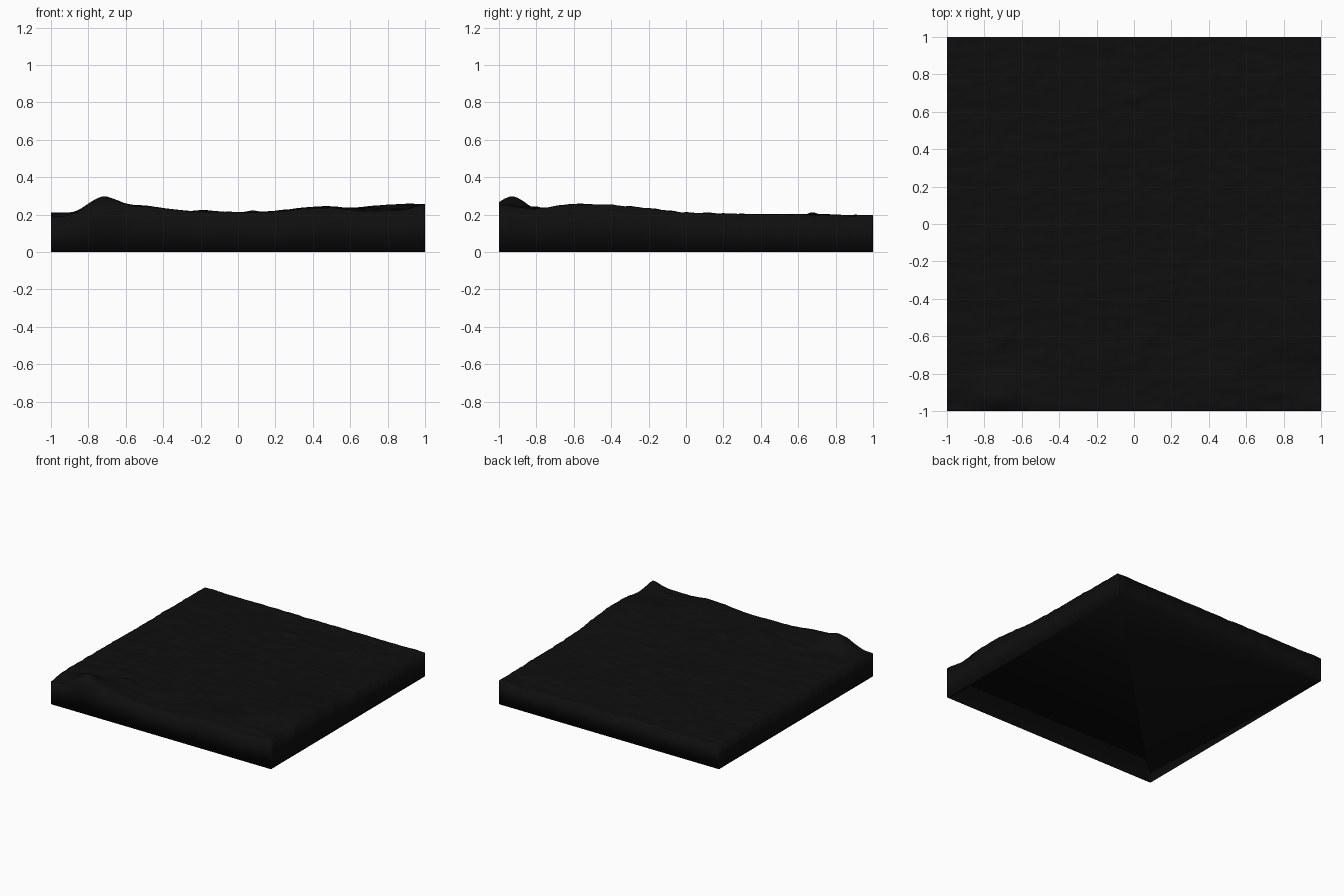
import bpy
import bmesh
from math import exp
from mathutils import Vector, noise

cube = bpy.data.objects.get("Cube")
if cube:
    bpy.data.objects.remove(cube, do_unlink=True)

CELLS = 180

# Broad swells of the ground: x, y, height, x width, y width
SWELLS = [
    (-0.72, -0.93, 0.075, 0.11, 0.10),
    (-0.52, -0.95, 0.035, 0.18, 0.16),
    (0.95, -0.48, 0.048, 0.45, 0.36),
    (1.0, -1.0, 0.035, 0.10, 0.12),
    (0.42, -0.88, 0.028, 0.22, 0.20),
    (-0.18, -0.75, 0.015, 0.08, 0.08),
    (-1.0, -1.0, -0.025, 0.15, 0.12),
]
# Small sharp lumps
LUMPS = [(-0.52, -0.72), (-0.70, -0.62), (0.08, -0.60), (0.40, -0.08), (0.0, 0.68), (0.78, -0.90)]


def bump(x, y, cx, cy, height, wx, wy):
    return height * exp(-((x - cx) / wx) ** 2 - ((y - cy) / wy) ** 2)


def ground(x, y):
    z = 0.203 - 0.009 * y
    z += sum(bump(x, y, *s) for s in SWELLS)
    z += sum(bump(x, y, cx, cy, 0.011, 0.045, 0.035) for cx, cy in LUMPS)
    # Ripples drawn out along x
    z += 0.007 * noise.noise(Vector((x * 2.5, y * 4, 3)))
    z += 0.005 * noise.noise(Vector((x * 7, y * 14, 8)))
    z += 0.003 * noise.noise(Vector((x * 16, y * 28, 5)))
    return min(z, 0.30)


# Rough top surface
bm = bmesh.new()
bmesh.ops.create_grid(bm, x_segments=CELLS, y_segments=CELLS, size=1)
for v in bm.verts:
    v.co.z = ground(v.co.x, v.co.y)

# Straight side walls dropped to a flat underside
rim = [e for e in bm.edges if e.is_boundary]
walls = bmesh.ops.extrude_edge_only(bm, edges=rim)["geom"]
for v in walls:
    if isinstance(v, bmesh.types.BMVert):
        v.co.z = 0
bottom = [e for e in walls if isinstance(e, bmesh.types.BMEdge) and e.is_boundary]
bmesh.ops.contextual_create(bm, geom=bottom)
bmesh.ops.recalc_face_normals(bm, faces=bm.faces)
for f in bm.faces:
    f.smooth = True

mesh = bpy.data.meshes.new("ground_slab")
bm.to_mesh(mesh)
bm.free()
slab = bpy.data.objects.new("ground_slab", mesh)
bpy.context.collection.objects.link(slab)

# Near-black earth
mat = bpy.data.materials.new("black_earth")
mat.use_nodes = True
color = (0.0045, 0.0045, 0.0045, 1)
mat.diffuse_color = color
mat.node_tree.nodes["Principled BSDF"].inputs["Base Color"].default_value = color
mesh.materials.append(mat)
